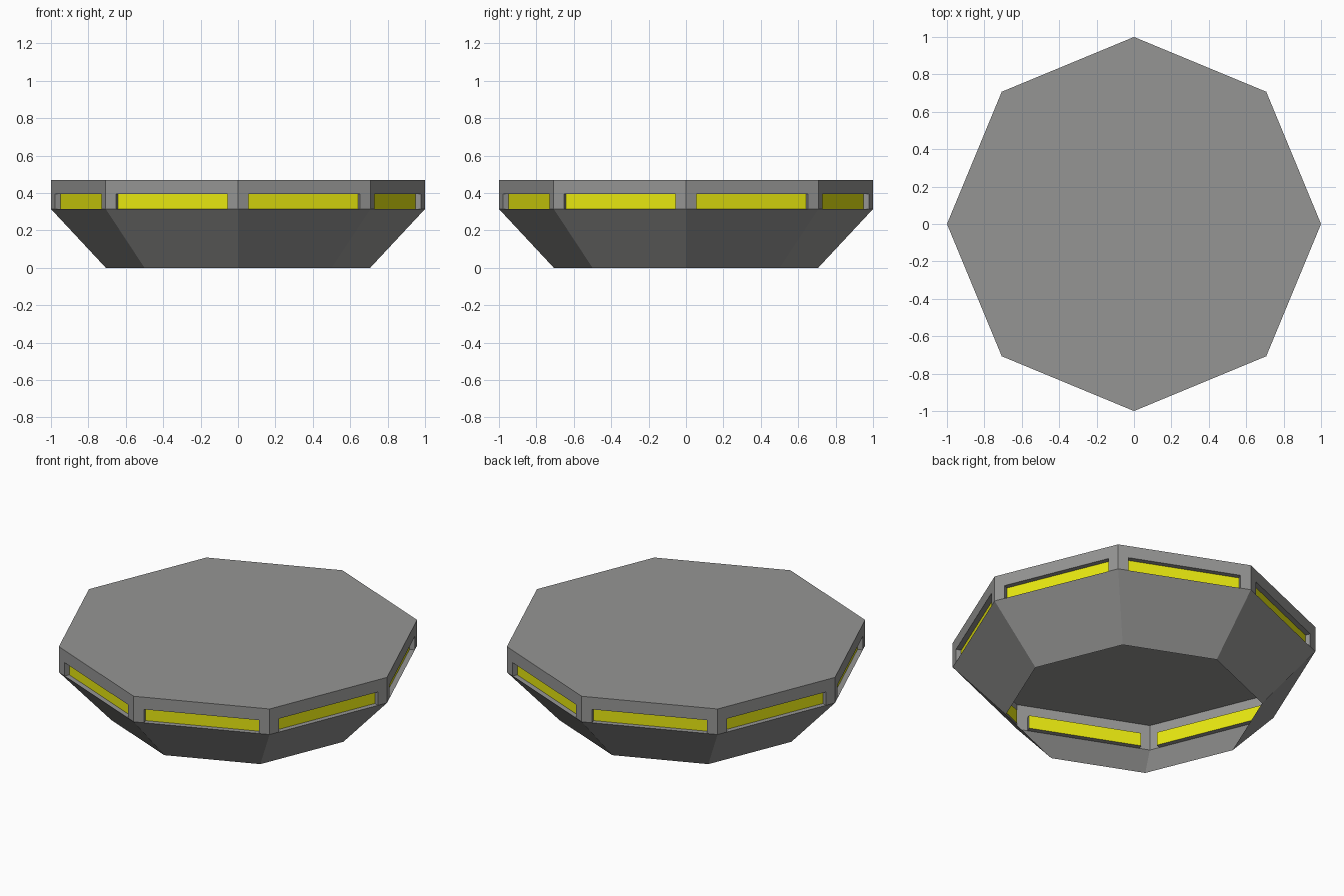
import bpy, bmesh
from math import sin, cos, pi
from mathutils import Vector

if "Cube" in bpy.data.objects:
    bpy.data.objects.remove(bpy.data.objects["Cube"])

SIDES = 8
Z_RIM, Z_WIN, Z_TOP = 0.314, 0.395, 0.469   # taper top, window top, deck height
R_RIM, R_BASE = 1.0, 0.707
MARGIN, DEPTH = 0.078, 0.03                 # window side margin (fraction), recess depth


def material(name, rgb):
    m = bpy.data.materials.new(name)
    m.diffuse_color = (*rgb, 1)
    m.use_nodes = True
    m.node_tree.nodes["Principled BSDF"].inputs["Base Color"].default_value = m.diffuse_color
    return m


def ring_point(i, r, z):
    a = 2 * pi * i / SIDES
    return Vector((r * cos(a), r * sin(a), z))


def at(p, z):
    return Vector((p.x, p.y, z))


def make_object(name, polys, mat):
    bm = bmesh.new()
    for poly in polys:
        bm.faces.new([bm.verts.new(p) for p in poly])
    bmesh.ops.remove_doubles(bm, verts=bm.verts, dist=1e-5)
    me = bpy.data.meshes.new(name)
    bm.to_mesh(me)
    bm.free()
    me.materials.append(mat)
    ob = bpy.data.objects.new(name, me)
    bpy.context.collection.objects.link(ob)


grey = material("hull grey", (0.30, 0.30, 0.295))
yellow = material("window yellow", (0.8, 0.8, 0.005))

# Flat top deck; the underside of the shell stays open
deck = [[ring_point(i, R_RIM, Z_TOP) for i in range(SIDES)]]
band, taper, recess, panes = [], [], [], []

for i in range(SIDES):
    a, b = ring_point(i, R_RIM, Z_RIM), ring_point(i + 1, R_RIM, Z_RIM)
    inward = -((a + b) / 2)
    inward.z = 0
    inward = inward.normalized() * DEPTH
    c, d = a.lerp(b, MARGIN), a.lerp(b, 1 - MARGIN)   # window ends
    ci, di = c + inward, d + inward                   # recessed ends

    # Sloping lower side
    taper.append([ring_point(i, R_BASE, 0), ring_point(i + 1, R_BASE, 0), b, d, c, a])
    # Upright band around the window opening
    band.append([a, c, at(c, Z_WIN), at(a, Z_WIN)])
    band.append([d, b, at(b, Z_WIN), at(d, Z_WIN)])
    band.append([at(a, Z_WIN), at(c, Z_WIN), at(d, Z_WIN), at(b, Z_WIN),
                 at(b, Z_TOP), at(a, Z_TOP)])
    # Sill, head and jambs of the recess
    recess.append([c, d, di, ci])
    recess.append([at(c, Z_WIN), at(ci, Z_WIN), at(di, Z_WIN), at(d, Z_WIN)])
    recess.append([c, ci, at(ci, Z_WIN), at(c, Z_WIN)])
    recess.append([d, at(d, Z_WIN), at(di, Z_WIN), di])
    # Lit pane
    panes.append([ci, di, at(di, Z_WIN), at(ci, Z_WIN)])

make_object("hull_shell", deck + band + taper + recess, grey)
make_object("window_panes", panes, yellow)
